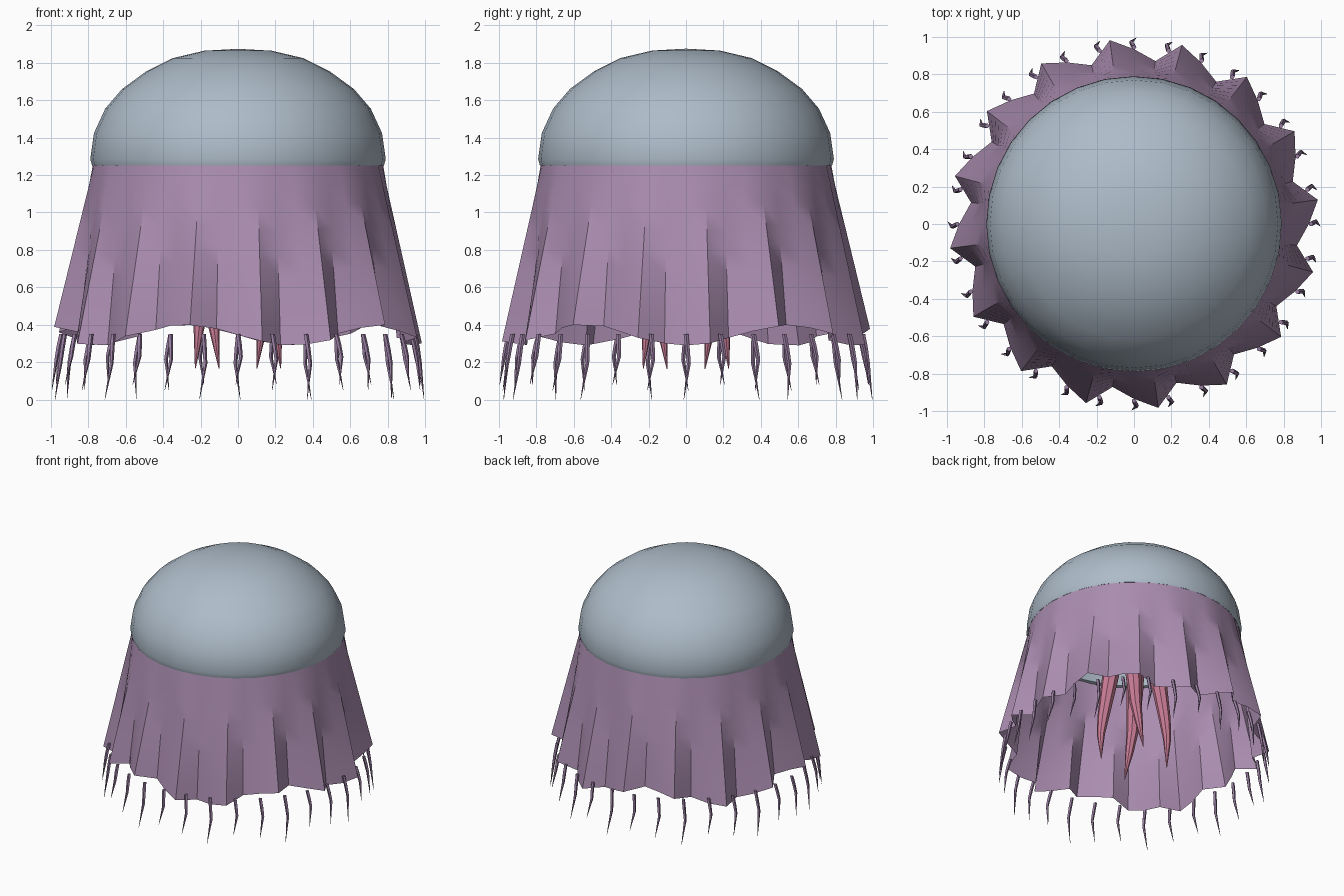
import bpy, bmesh
from math import sin, cos, tau, radians
from mathutils import Vector

cube = bpy.data.objects.get("Cube")
if cube:
    bpy.data.objects.remove(cube, do_unlink=True)


def material(name, rgb):
    mat = bpy.data.materials.new(name)
    mat.use_nodes = True
    mat.diffuse_color = (*rgb, 1)
    mat.node_tree.nodes["Principled BSDF"].inputs["Base Color"].default_value = (*rgb, 1)
    return mat


pale_blue = material("pale blue grey", (0.42, 0.50, 0.58))
mauve = material("mauve", (0.41, 0.27, 0.44))
dark_mauve = material("dark mauve", (0.32, 0.21, 0.36))
rose = material("rose", (0.58, 0.20, 0.30))


def polar(radius, angle, z):
    return Vector((radius * cos(angle), radius * sin(angle), z))


def loft(name, rings, mat, cap=False):
    """Bridge closed rings of equal point count into a smooth-shaded tube."""
    bm = bmesh.new()
    loops = [[bm.verts.new(p) for p in ring] for ring in rings]
    n = len(loops[0])
    for low, high in zip(loops, loops[1:]):
        for i in range(n):
            j = (i + 1) % n
            bm.faces.new((low[i], low[j], high[j], high[i]))
    if cap:
        bm.faces.new(loops[0])
        bm.faces.new(loops[-1])
    bmesh.ops.remove_doubles(bm, verts=bm.verts, dist=0.0001)
    bmesh.ops.recalc_face_normals(bm, faces=bm.faces)
    mesh = bpy.data.meshes.new(name)
    bm.to_mesh(mesh)
    bm.free()
    mesh.materials.append(mat)
    obj = bpy.data.objects.new(name, mesh)
    bpy.context.collection.objects.link(obj)
    bpy.ops.object.select_all(action='DESELECT')
    obj.select_set(True)
    bpy.context.view_layer.objects.active = obj
    bpy.ops.object.shade_smooth_by_angle(angle=radians(30))
    return obj


def taper(name, path, radii, sides, mat):
    """Sweep a shrinking horizontal polygon down a path."""
    rings = [[p + polar(r, tau * i / sides, 0) for i in range(sides)]
             for p, r in zip(path, radii)]
    return loft(name, rings, mat, cap=True)


# Bell: outer dome, rolled rim and hollow underside
profile = [(0, 1.875), (0.18, 1.865), (0.35, 1.825), (0.49, 1.755), (0.62, 1.66),
           (0.71, 1.555), (0.77, 1.425), (0.79, 1.285), (0.78, 1.25),
           (0.755, 1.255), (0.72, 1.38), (0.6, 1.54), (0.4, 1.68), (0, 1.75)]
SIDES = 32
loft("bell", [[polar(r, tau * i / SIDES, z) for i in range(SIDES)] for r, z in profile],
     pale_blue)

# Skirt: flared, pleated more deeply towards a wavy hem
PLEATS, STEPS = 16, 8


def skirt_point(i, t):
    a = tau * i / (PLEATS * 3)
    hem_r = 0.935 + 0.065 * sin(PLEATS * a)
    hem_z = 0.345 - 0.055 * cos(5 * a)
    return polar(0.775 + (hem_r - 0.775) * t, a, 1.26 + (hem_z - 1.26) * t)


loft("skirt", [[skirt_point(i, s / STEPS) for i in range(PLEATS * 3)]
               for s in range(STEPS + 1)], mauve)

# Oral arms: four long tapering arms, twisting slightly at the tips
arm_path = [(0.10, 45, 1.6), (0.13, 45, 1.2), (0.18, 48, 0.85),
            (0.225, 53, 0.55), (0.245, 58, 0.39), (0.25, 66, 0.165)]
for k in range(4):
    path = [polar(r, radians(a + 90 * k), z) for r, a, z in arm_path]
    taper(f"oral_arm_{k + 1}", path, (0.08, 0.075, 0.06, 0.044, 0.03, 0.002), 8, rose)

# Marginal tentacles: fine hooked strands round the hem, in three lengths
COUNT = 32
for k in range(COUNT):
    a = tau * (k / COUNT + 0.25)
    side = Vector((-sin(a), cos(a), 0))
    tip = (0.0, 0.08, 0.05)[k % 3]
    mid = 0.35 + (tip - 0.35) * 0.45
    path = [polar(0.945, a, 0.35),
            polar(0.96, a, (0.35 + mid) / 2) + side * 0.008,
            polar(0.972, a, mid) + side * 0.015,
            polar(0.995, a, tip) - side * 0.012]
    taper(f"tentacle_{k + 1}", path, (0.013, 0.013, 0.011, 0.001), 5, dark_mauve)
